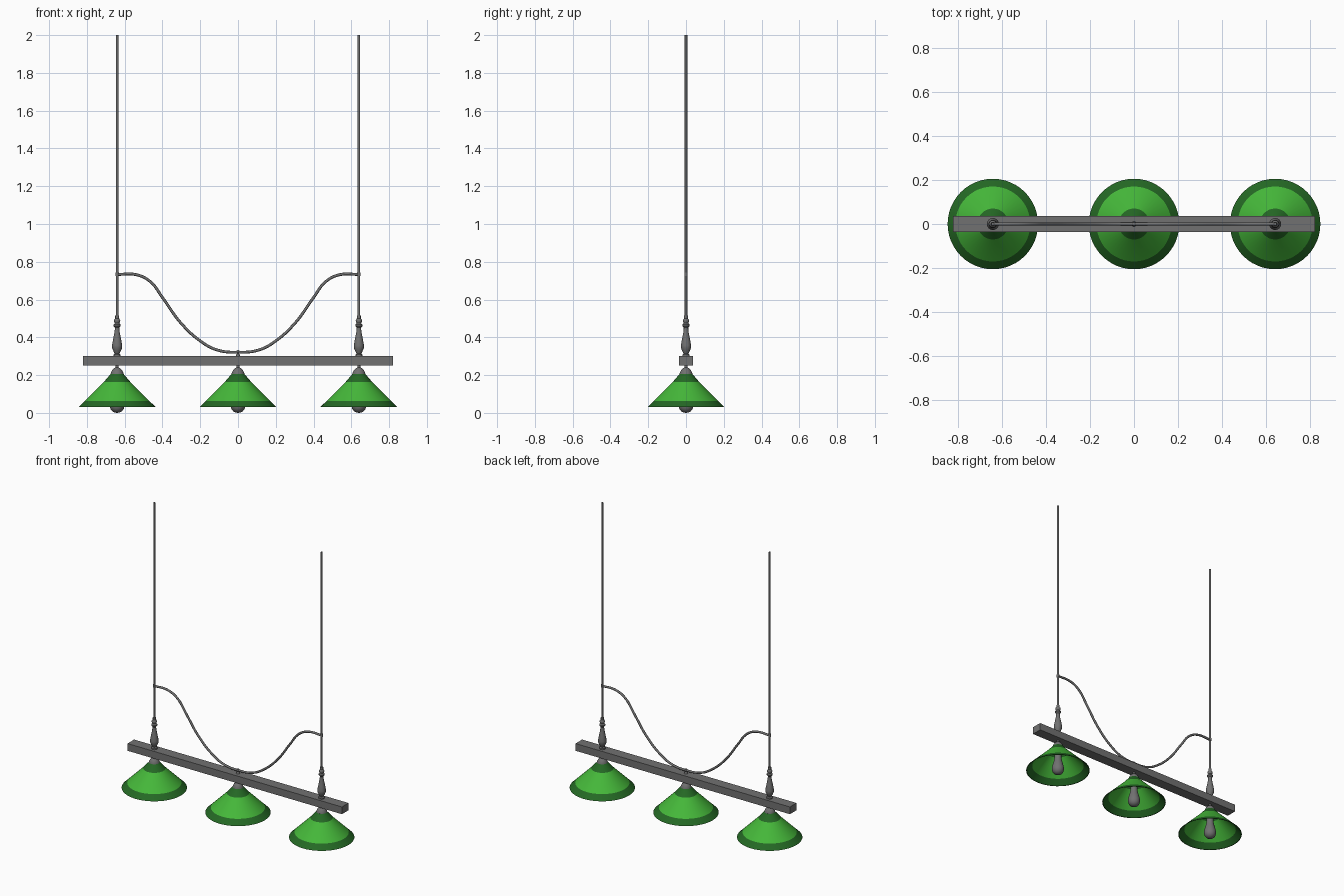
import bpy, bmesh, math

if "Cube" in bpy.data.objects:
    bpy.data.objects.remove(bpy.data.objects["Cube"])


def material(name, rgb):
    m = bpy.data.materials.new(name)
    m.diffuse_color = (*rgb, 1)
    m.use_nodes = True
    m.node_tree.nodes["Principled BSDF"].inputs["Base Color"].default_value = m.diffuse_color
    return m


GREY = material("metal grey", (0.165, 0.165, 0.165))
GREEN = material("bright green", (0.06, 0.48, 0.042))
DARK = material("dark green", (0.018, 0.14, 0.018))


def finish(name, bm, mats, smooth=True):
    bmesh.ops.recalc_face_normals(bm, faces=bm.faces)
    me = bpy.data.meshes.new(name)
    bm.to_mesh(me)
    bm.free()
    for m in mats:
        me.materials.append(m)
    ob = bpy.data.objects.new(name, me)
    bpy.context.collection.objects.link(ob)
    if smooth:
        bpy.ops.object.select_all(action='DESELECT')
        ob.select_set(True)
        bpy.context.view_layer.objects.active = ob
        bpy.ops.object.shade_smooth_by_angle(angle=math.radians(35))
    return ob


def lathe(name, profile, x, mats=(GREY,), bands=None, closed=False, seg=36):
    """Revolve (radius, z) points about a vertical axis at x."""
    bm = bmesh.new()
    rings = []
    for r, z in profile:
        if r == 0:
            rings.append([bm.verts.new((x, 0, z))] * seg)
        else:
            rings.append([bm.verts.new((x + r * math.cos(2 * math.pi * i / seg),
                                        r * math.sin(2 * math.pi * i / seg), z))
                          for i in range(seg)])
    n = len(rings)
    for k in range(n if closed else n - 1):
        a, b = rings[k], rings[(k + 1) % n]
        for i in range(seg):
            j = (i + 1) % seg
            quad = list(dict.fromkeys((a[i], a[j], b[j], b[i])))
            f = bm.faces.new(quad)
            f.material_index = bands[k] if bands else 0
    return finish(name, bm, mats)


# Beam
bm = bmesh.new()
bmesh.ops.create_cube(bm, size=1)
for v in bm.verts:
    v.co = (v.co.x * 1.64, v.co.y * 0.072, v.co.z * 0.05 + 0.275)
finish("beam", bm, [GREY], smooth=False)

# Three lamps: banded shade, bulb and cap
outer = [(0.205, 0.03), (0.17, 0.064), (0.07, 0.164), (0.034, 0.206)]
inner = [(r - 0.004, z - 0.001 * (i > 0)) for i, (r, z) in enumerate(outer)]
shade = outer + inner[::-1]
shade_bands = [1, 0, 1, 1, 1, 0, 1, 1]
bulb = [(0, 0), (0.013, 0.002), (0.026, 0.009), (0.035, 0.021), (0.039, 0.036),
        (0.038, 0.052), (0.033, 0.075), (0.026, 0.1), (0.022, 0.125),
        (0.021, 0.205), (0, 0.205)]
cap = [(0, 0.198), (0.035, 0.2), (0.033, 0.212), (0.026, 0.226), (0.016, 0.236),
       (0.008, 0.24), (0.008, 0.252), (0, 0.252)]
for side, x in (("left", -0.64), ("middle", 0), ("right", 0.64)):
    lathe(side + "_shade", shade, x, (GREEN, DARK), shade_bands, closed=True, seg=48)
    lathe(side + "_bulb", bulb, x, seg=24)
    lathe(side + "_cap", cap, x, seg=24)

# Hanging poles with turned feet
foot = [(0, 0.298), (0.019, 0.298), (0.019, 0.308), (0.013, 0.314), (0.02, 0.328),
        (0.027, 0.345), (0.027, 0.358), (0.021, 0.39), (0.014, 0.425), (0.012, 0.443),
        (0.012, 0.452), (0.019, 0.46), (0.019, 0.468), (0.012, 0.475), (0.017, 0.486),
        (0.016, 0.493), (0.01, 0.5), (0.01, 0.515), (0, 0.52)]
pole = [(0, 0.5), (0.0068, 0.5), (0.0068, 2), (0, 2)]
collar = [(0, 0.723), (0.009, 0.725), (0.009, 0.742), (0, 0.744)]
for side, x in (("left", -0.64), ("right", 0.64)):
    lathe(side + "_pole_foot", foot, x, seg=24)
    lathe(side + "_pole", pole, x, seg=16)
    lathe(side + "_collar", collar, x, seg=16)

# Little stud under the middle of the swag
lathe("middle_stud", [(0, 0.298), (0.012, 0.298), (0.01, 0.308), (0.006, 0.313),
                      (0.01, 0.32), (0.008, 0.328), (0, 0.334)], 0, seg=16)

# Curved swag rod, mirrored about the middle
half = [(0.64, 0.733), (0.54, 0.732), (0.468, 0.698), (0.396, 0.605),
        (0.306, 0.48), (0.2, 0.381), (0.11, 0.333)]
path = [(-x, z) for x, z in half] + [(0, 0.321)] + half[::-1]
cu = bpy.data.curves.new("swag_rod", 'CURVE')
cu.dimensions = '3D'
cu.bevel_depth = 0.0075
cu.bevel_resolution = 2
cu.resolution_u = 6
cu.use_fill_caps = True
sp = cu.splines.new('BEZIER')
sp.bezier_points.add(len(path) - 1)
for p, (x, z) in zip(sp.bezier_points, path):
    p.co = (x, 0, z)
    p.handle_left_type = p.handle_right_type = 'AUTO'
cu.materials.append(GREY)
rod = bpy.data.objects.new("swag_rod", cu)
bpy.context.collection.objects.link(rod)
bpy.ops.object.select_all(action='DESELECT')
rod.select_set(True)
bpy.context.view_layer.objects.active = rod
bpy.ops.object.convert(target='MESH')
bpy.ops.object.shade_smooth_by_angle(angle=math.radians(50))
